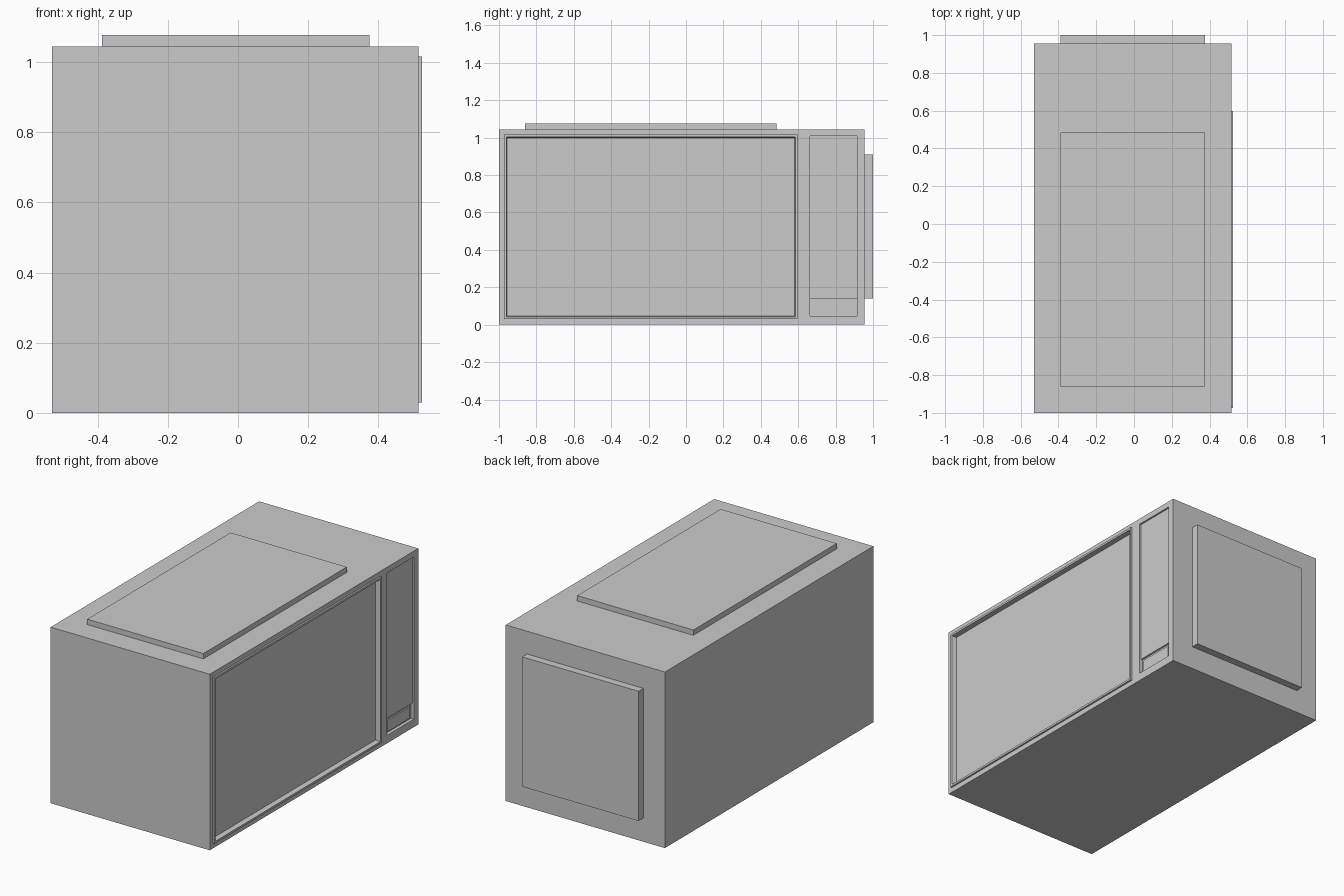
import bpy, bmesh

if "Cube" in bpy.data.objects:
    bpy.data.objects.remove(bpy.data.objects["Cube"])

SIDE = 0.515  # x of the door side of the body


def make_object(name, bm):
    bmesh.ops.recalc_face_normals(bm, faces=bm.faces)
    mesh = bpy.data.meshes.new(name)
    bm.to_mesh(mesh)
    bm.free()
    obj = bpy.data.objects.new(name, mesh)
    bpy.context.collection.objects.link(obj)
    return obj


def box(name, x, y, z):
    bm = bmesh.new()
    bmesh.ops.create_cube(bm, size=1)
    for v in bm.verts:
        v.co = [lo + (c + 0.5) * (hi - lo) for c, (lo, hi) in zip(v.co, (x, y, z))]
    return make_object(name, bm)


def stepped_panel(name, y, z, steps):
    """Skin rectangular loops, each given as (x, inset), and cap the last one."""
    bm = bmesh.new()
    loops = []
    for x, i in steps:
        y0, y1, z0, z1 = y[0] + i, y[1] - i, z[0] + i, z[1] - i
        loops.append([bm.verts.new((x, a, b)) for a, b in
                      ((y0, z0), (y1, z0), (y1, z1), (y0, z1))])
    for a, b in zip(loops, loops[1:]):
        for k in range(4):
            bm.faces.new((a[k], a[k - 1], b[k - 1], b[k]))
    last = bm.faces.new(loops[-1])
    obj = make_object(name, bm)
    # open shells: make the cap face outwards (+x)
    if obj.data.polygons[-1].normal.x < 0:
        obj.data.flip_normals()
    return obj


def cut(target, cutter):
    mod = target.modifiers.new("pocket", 'BOOLEAN')
    mod.operation = 'DIFFERENCE'
    mod.solver = 'EXACT'
    mod.object = cutter
    bpy.context.view_layer.objects.active = target
    bpy.ops.object.modifier_apply(modifier=mod.name)
    bpy.data.objects.remove(cutter)


# Main cabinet with pockets for the door, control panel and button
body = box("body", (-0.53, SIDE), (-1.0, 0.955), (0.0, 1.045))
cut(body, box("door_cutter", (SIDE - 0.02, 0.6), (-0.961, 0.585), (0.042, 1.004)))
cut(body, box("panel_cutter", (SIDE - 0.01, 0.6), (0.662, 0.914), (0.14, 1.01)))
cut(body, box("button_cutter", (SIDE - 0.02, 0.6), (0.662, 0.914), (0.047, 0.14)))

# Raised door rim with sunken window
stepped_panel("door", (-0.973, 0.597), (0.03, 1.016),
              [(SIDE, 0), (SIDE + 0.01, 0), (SIDE + 0.01, 0.012),
               (SIDE - 0.018, 0.017)])

# Door release button in the lower pocket
box("door_button", (SIDE - 0.021, SIDE - 0.012), (0.682, 0.896), (0.057, 0.125))

# Raised plates on the top and the back
box("top_plate", (-0.388, 0.375), (-0.86, 0.485), (1.044, 1.077))
box("back_plate", (-0.388, 0.375), (0.954, 1.0), (0.14, 0.91))
